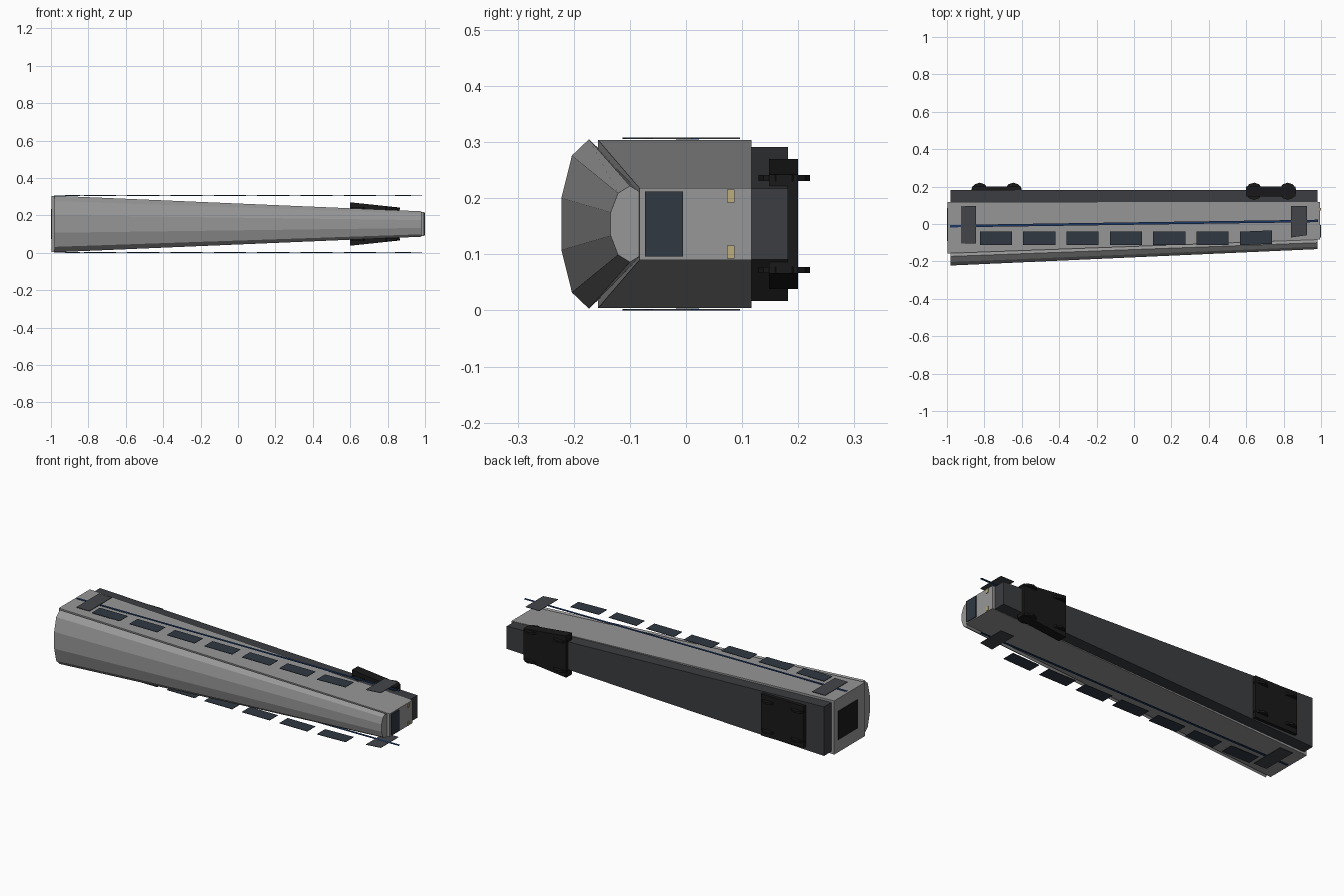
import bpy, math

if "Cube" in bpy.data.objects:
    bpy.data.objects.remove(bpy.data.objects["Cube"])

CZ = 0.154  # the carriage lies on its side: length x, roof toward -y, width along z


def material(name, rgb):
    m = bpy.data.materials.new(name)
    m.diffuse_color = (*rgb, 1)
    m.use_nodes = True
    m.node_tree.nodes["Principled BSDF"].inputs["Base Color"].default_value = m.diffuse_color
    return m


GREY = material("body_grey", (0.31, 0.31, 0.31))
FRAME = material("underframe_dark", (0.045, 0.047, 0.053))
BLACK = material("black", (0.01, 0.01, 0.011))
GLASS = material("glass", (0.03, 0.04, 0.055))
DOOR = material("door_grey", (0.057, 0.06, 0.067))
BLUE = material("stripe_blue", (0.012, 0.04, 0.13))
LAMP = material("lamp_yellow", (0.5, 0.42, 0.2))


def loft(name, x0, ring0, x1, ring1, mat):
    """Closed prism between two (y, z) rings at x0 and x1."""
    n = len(ring0)
    verts = [(x0, y, z) for y, z in ring0] + [(x1, y, z) for y, z in ring1]
    faces = [tuple(range(n))[::-1], tuple(range(n, 2 * n))]
    faces += [(i, (i + 1) % n, n + (i + 1) % n, n + i) for i in range(n)]
    me = bpy.data.meshes.new(name)
    me.from_pydata(verts, [], faces)
    me.materials.append(mat)
    ob = bpy.data.objects.new(name, me)
    bpy.context.collection.objects.link(ob)
    return ob


def rect(ya, yb, half, cz=CZ):
    return [(ya, cz - half), (yb, cz - half), (yb, cz + half), (ya, cz + half)]


def oval(cy, ry, rz, n=10):
    return [(cy + ry * math.cos(a), CZ + rz * math.sin(a))
            for a in (math.pi * (2 * i + 1) / n for i in range(n))]


def side_panels(name, x0, y0, x1, y1, mat, out=0.154, t=0.0012):
    """Thin panel on both sides; y0, y1 are the (low, high) edges at each end."""
    for side, s in (("upper", 1), ("lower", -1)):
        c = CZ + s * (out - t)
        loft(f"{name}_{side}", x0, rect(*y0, t, c), x1, rect(*y1, t, c), mat)


# Tapered body, roof and underframe
loft("body", -0.997, rect(-0.157, 0.117, 0.15), 0.995, rect(-0.083, 0.117, 0.064), GREY)
loft("roof", -0.98, oval(-0.173, 0.0515, 0.151), 0.98, oval(-0.1, 0.036, 0.068), GREY)
loft("underframe", -0.98, rect(0.115, 0.182, 0.137), 0.98, rect(0.115, 0.182, 0.063), FRAME)

# Side windows, doors and stripe
for i in range(7):
    x = -0.738 + i * 0.2317
    lift = 0.007 if i == 6 else 0
    side_panels(f"window_{i + 1}", x - 0.086, (-0.113, -0.041),
                x + 0.086, (-0.113 + lift, -0.041 + lift), GLASS)
side_panels("rear_door", -0.926, (-0.103, 0.096), -0.846, (-0.103, 0.096), DOOR)
side_panels("front_door", 0.84, (-0.072, 0.096), 0.924, (-0.06, 0.096), DOOR)
side_panels("stripe", -0.985, (-0.018, -0.005), 0.985, (0.01, 0.023), BLUE, 0.153, 0.001)

# Windscreen, lamps and rear gangway
loft("windscreen", 0.99, rect(-0.073, -0.005, 0.058), 1.0, rect(-0.073, -0.005, 0.058), GLASS)
for s in (-1, 1):
    lamp = rect(0.073, 0.086, 0.0115, CZ + s * 0.05)
    loft("lamp", 0.99, lamp, 0.999, lamp, LAMP)
gangway = rect(-0.09, 0.085, 0.08)
loft("gangway", -1.0, gangway, -0.99, gangway, BLACK)

# Bogies with four wheels each; the front frame narrows with the body
for label, cx, front_half in (("rear", -0.735, 0.116), ("front", 0.732, 0.088)):
    loft(f"{label}_bogie", cx - 0.132, rect(0.148, 0.2, 0.116),
         cx + 0.132, rect(0.148, 0.2, front_half), BLACK)
    for dx in (-0.09, 0.09):
        for s in (-1, 1):
            bpy.ops.mesh.primitive_cylinder_add(
                vertices=10, radius=0.046, depth=0.011,
                location=(cx + dx, 0.175, CZ + s * 0.082))
            wheel = bpy.context.object
            wheel.name = f"{label}_wheel"
            wheel.data.materials.append(BLACK)
